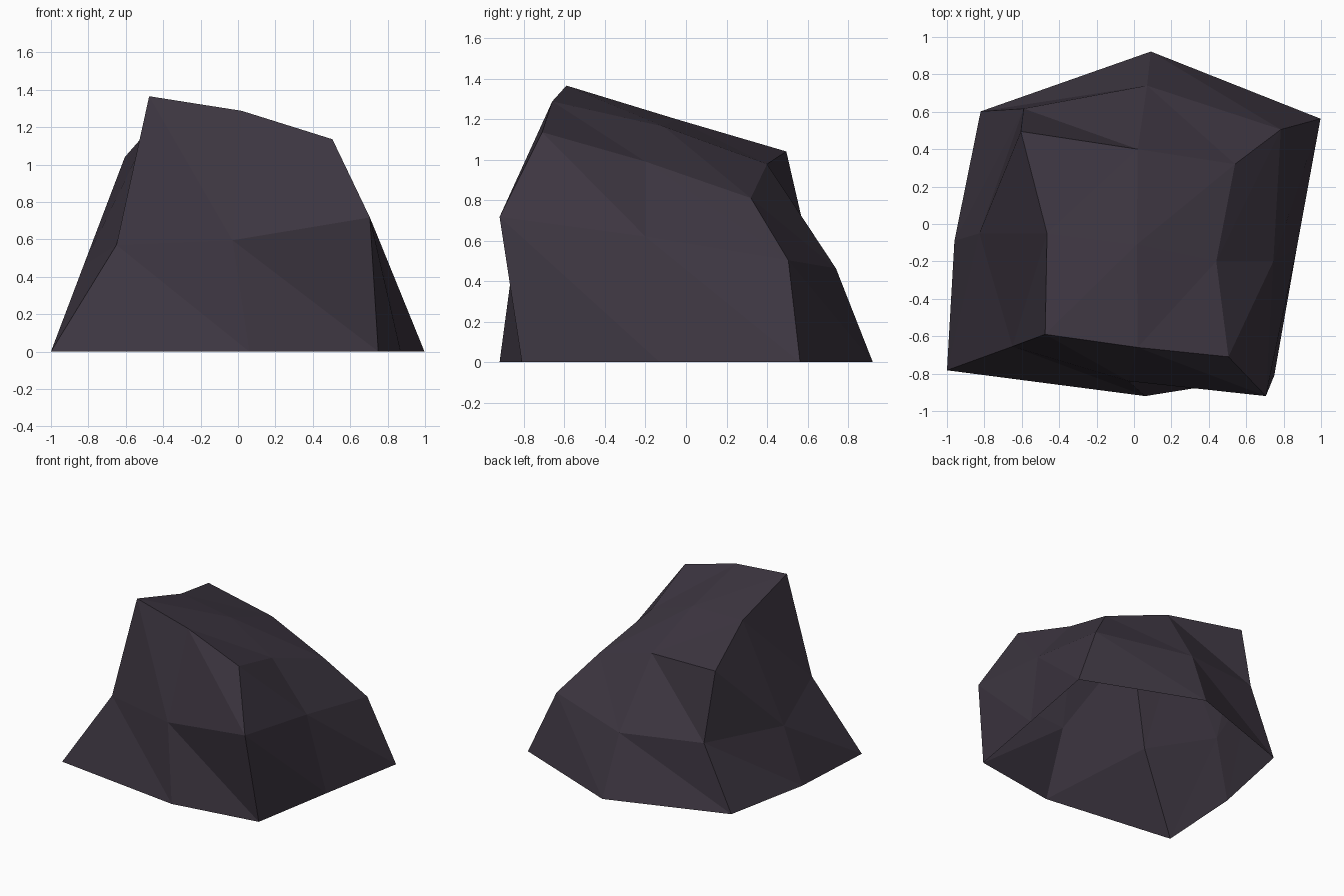
import bpy, bmesh

if "Cube" in bpy.data.objects:
    bpy.data.objects.remove(bpy.data.objects["Cube"])

# Three loops of eight points: front-left, front, front-right, right,
# back-right, back, back-left, left
base = [(-1, -.782, 0), (.06, -.92, 0), (.75, -.81, 0), (.87, -.13, 0),
        (.997, .563, 0), (.09, .922, 0), (-.82, .602, 0), (-.96, -.09, 0)]
waist = [(-.65, -.655, .57), (-.03, -.84, .595), (.705, -.92, .717), (.745, -.2, .62),
         (.785, .505, .503), (.07, .74, .463), (-.59, .617, .51), (-.827, -.05, .457)]
crown = [(-.475, -.59, 1.365), (.02, -.66, 1.287), (.505, -.71, 1.135), (.44, -.2, .99),
         (.54, .32, .81), (.02, .4, .978), (-.605, .495, 1.04), (-.465, -.05, 1.2)]
peak = (.015, -.11, 1.163)

bm = bmesh.new()
loops = [[bm.verts.new(p) for p in ring] for ring in (base, waist, crown)]


def facet(a, b, c, d):
    """Four-sided patch creased from b to d."""
    bm.faces.new((a, b, d))
    bm.faces.new((b, c, d))


# Side walls (underside is open)
for low, high in zip(loops, loops[1:]):
    for i in range(8):
        j = (i + 1) % 8
        facet(low[i], low[j], high[j], high[i])

# Sloped cap: four patches around the centre point, creases all one way
top = loops[2]
centre = bm.verts.new(peak)
for i in range(0, 8, 2):
    patch = [top[i - 1], top[i], top[i + 1], centre]
    if i in (2, 6):
        patch = patch[1:] + patch[:1]
    facet(*patch)

bm.normal_update()

mesh = bpy.data.meshes.new("rock")
bm.to_mesh(mesh)
bm.free()
rock = bpy.data.objects.new("rock", mesh)
bpy.context.collection.objects.link(rock)

# Dark stone colour
stone = bpy.data.materials.new("dark purple stone")
stone.diffuse_color = (.047, .037, .053, 1)
stone.use_nodes = True
stone.node_tree.nodes["Principled BSDF"].inputs["Base Color"].default_value = stone.diffuse_color
mesh.materials.append(stone)
